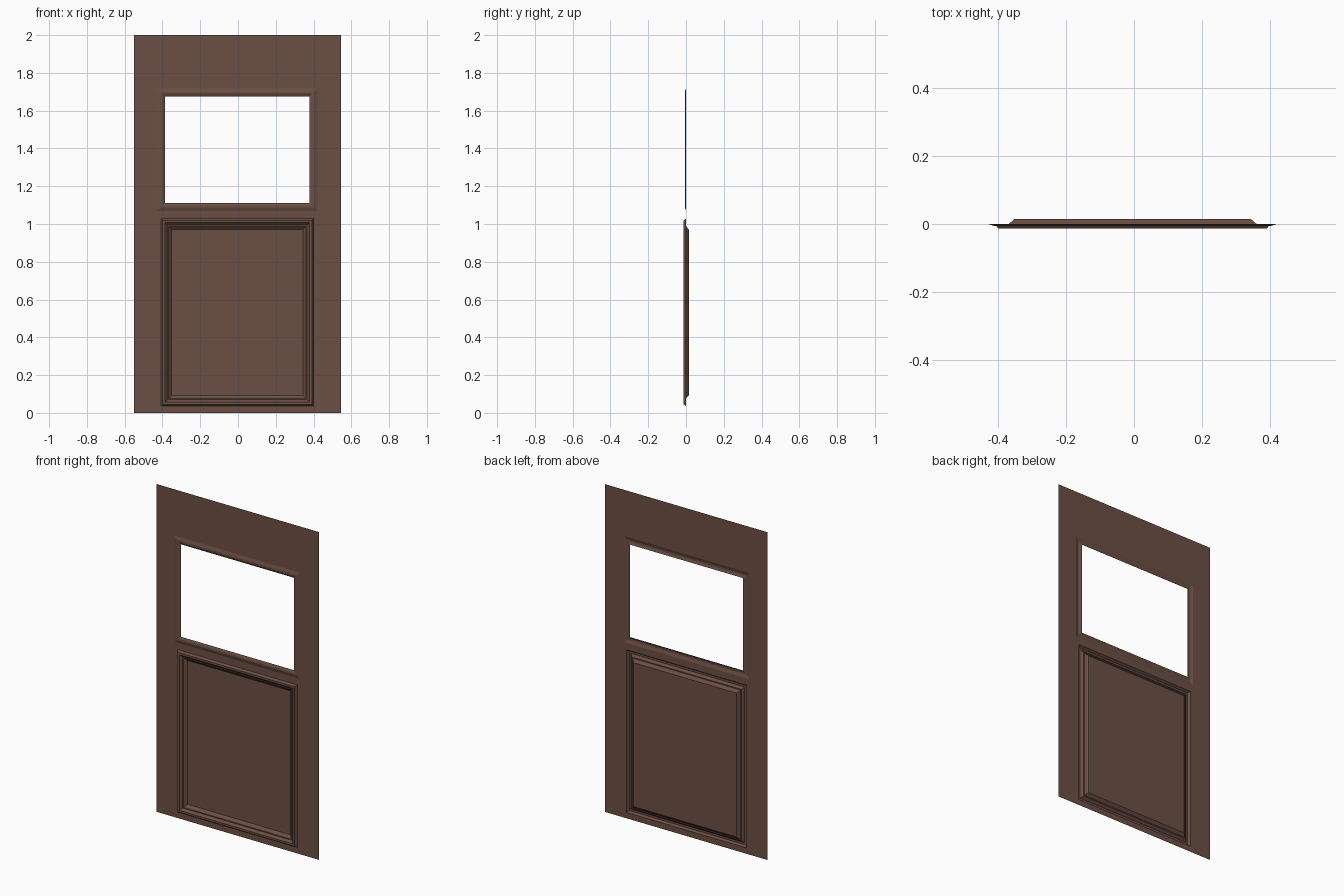
import bpy
import bmesh

if "Cube" in bpy.data.objects:
    bpy.data.objects.remove(bpy.data.objects["Cube"])

brown = bpy.data.materials.new("dark_brown_wood")
brown.diffuse_color = (0.147, 0.078, 0.056, 1)
brown.use_nodes = True
brown.node_tree.nodes["Principled BSDF"].inputs["Base Color"].default_value = brown.diffuse_color

# Outlines as x0, x1, z0, z1
DOOR = (-0.55, 0.546, 0.0, 2.0)
WINDOW = (-0.428, 0.42, 1.07, 1.718)
PANEL = (-0.408, 0.4, 0.036, 1.028)


def rect_points(rect, inset=0.0, y=0.0):
    """Corners of an inset rectangle, counter-clockwise seen from the front."""
    x0, x1, z0, z1 = rect
    x0, x1, z0, z1 = x0 + inset, x1 - inset, z0 + inset, z1 - inset
    return [(x0, y, z0), (x1, y, z0), (x1, y, z1), (x0, y, z1)]


def finish(name, bm):
    mesh = bpy.data.meshes.new(name)
    bm.to_mesh(mesh)
    bm.free()
    mesh.materials.append(brown)
    bpy.context.collection.objects.link(bpy.data.objects.new(name, mesh))


def moulding(name, rect, profile, filled):
    """Mitred frame: profile is a list of (inset, y) from outside to inside."""
    bm = bmesh.new()
    rings = [[bm.verts.new(p) for p in rect_points(rect, i, y)] for i, y in profile]
    for outer, inner in zip(rings, rings[1:]):
        for k in range(4):
            n = (k + 1) % 4
            bm.faces.new((outer[k], outer[n], inner[n], inner[k]))
    if filled:
        bm.faces.new(rings[-1])
    finish(name, bm)


# Thin door sheet: full-width rails, and stiles beside each opening
bm = bmesh.new()
left, right, bottom, top = DOOR
pieces = []
z = bottom
for x0, x1, z0, z1 in (PANEL, WINDOW):
    pieces += [(left, right, z, z0), (left, x0, z0, z1), (x1, right, z0, z1)]
    z = z1
pieces.append((left, right, z, top))
for piece in pieces:
    bm.faces.new([bm.verts.new(p) for p in rect_points(piece)])
finish("door_sheet", bm)

# Shallow raised frame around the open window
moulding("window_frame", WINDOW,
         [(0, 0), (0.018, -0.006), (0.028, -0.006), (0.042, 0.0)], False)

# Raised bead and recessed lower panel
moulding("lower_panel", PANEL,
         [(0, 0), (0.009, -0.013), (0.021, -0.013), (0.034, 0),
          (0.04, 0), (0.057, 0.015)], True)
